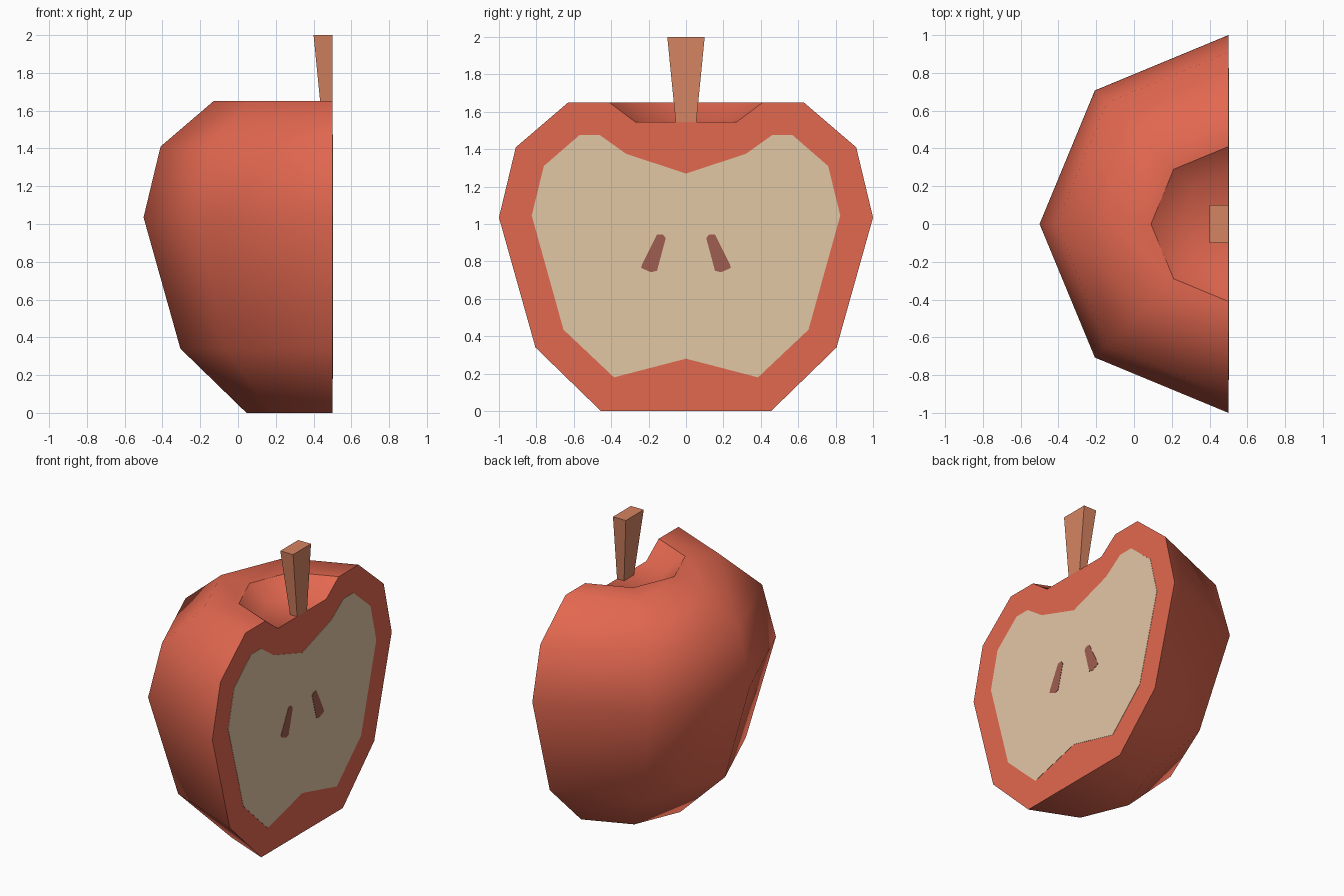
import bpy, bmesh, math

if "Cube" in bpy.data.objects:
    bpy.data.objects.remove(bpy.data.objects["Cube"])

CUT = 0.5  # x of the flat cut face, also the apple's axis


def material(name, rgb):
    m = bpy.data.materials.new(name)
    m.diffuse_color = (*rgb, 1)
    m.use_nodes = True
    m.node_tree.nodes["Principled BSDF"].inputs["Base Color"].default_value = m.diffuse_color
    return m


SKIN = material("red skin", (0.768, 0.138, 0.080))
FLESH = material("cream flesh", (0.768, 0.571, 0.376))
STEM = material("brown stem", (0.665, 0.227, 0.120))
SEED = material("dark seed", (0.347, 0.109, 0.080))


def finish(bm, name, mat):
    bmesh.ops.recalc_face_normals(bm, faces=bm.faces)
    me = bpy.data.meshes.new(name)
    bm.to_mesh(me)
    bm.free()
    me.materials.append(mat)
    ob = bpy.data.objects.new(name, me)
    bpy.context.collection.objects.link(ob)
    return ob


def plate(name, outline, mat, height):
    """Thin plate on the cut face from a (y, z) outline."""
    bm = bmesh.new()
    face = bm.faces.new([bm.verts.new((CUT - 0.001, y, z)) for y, z in outline])
    top = bmesh.ops.extrude_face_region(bm, geom=[face])["geom"]
    for v in top:
        if isinstance(v, bmesh.types.BMVert):
            v.co.x = CUT + height
    return finish(bm, name, mat)


# Apple body: half of an eight-sided turned profile (radius, z)
profile = [(0.455, 0), (0.805, 0.34), (1, 1.035), (0.91, 1.41),
           (0.63, 1.65), (0.41, 1.65), (0.27, 1.545)]
RIM = 5
bm = bmesh.new()
rings = []
for r, z in profile:
    angles = [math.radians(90 + 45 * i) for i in range(5)]
    rings.append([bm.verts.new((CUT + r * math.cos(a), r * math.sin(a), z)) for a in angles])
for low, high in zip(rings, rings[1:]):
    for i in range(4):
        bm.faces.new((low[i], low[i + 1], high[i + 1], high[i]))
bm.faces.new(rings[0])
bm.faces.new(rings[-1])
for f in bm.faces:
    f.smooth = True
# Flat cut face with a crisp border, and a crisp rim around the stem hollow
cut = bm.faces.new([ring[0] for ring in rings] + [ring[4] for ring in reversed(rings)])
for e in cut.edges:
    e.smooth = False
for a, b in zip(rings[RIM], rings[RIM][1:]):
    bm.edges.get((a, b)).smooth = False
finish(bm, "apple_half", SKIN)

# Flesh: mirrored outline laid on the cut face
half = [(0.32, 1.375), (0.46, 1.475), (0.57, 1.475), (0.76, 1.31),
        (0.825, 1.045), (0.655, 0.435), (0.385, 0.18)]
outline = [(0, 1.27)] + half + [(0, 0.28)] + [(-y, z) for y, z in reversed(half)]
plate("flesh", outline, FLESH, 0.002)

# Seeds
seed = [(0.155, 0.945), (0.125, 0.945), (0.108, 0.925), (0.155, 0.75),
        (0.187, 0.742), (0.24, 0.765), (0.235, 0.785)]
for side, name in ((1, "seed_back"), (-1, "seed_front")):
    plate(name, [(side * y, z) for y, z in seed], SEED, 0.004)

# Stem: tapered block, cut in half with the apple
bm = bmesh.new()
ends = []
for w, z in ((0.055, 1.545), (0.1, 2.0)):
    ends.append([bm.verts.new((x, y, z)) for x, y in
                 ((CUT, -w), (CUT, w), (CUT - w, w), (CUT - w, -w))])
for end in ends:
    bm.faces.new(end)
for i in range(4):
    j = (i + 1) % 4
    bm.faces.new((ends[0][i], ends[0][j], ends[1][j], ends[1][i]))
finish(bm, "stem", STEM)
